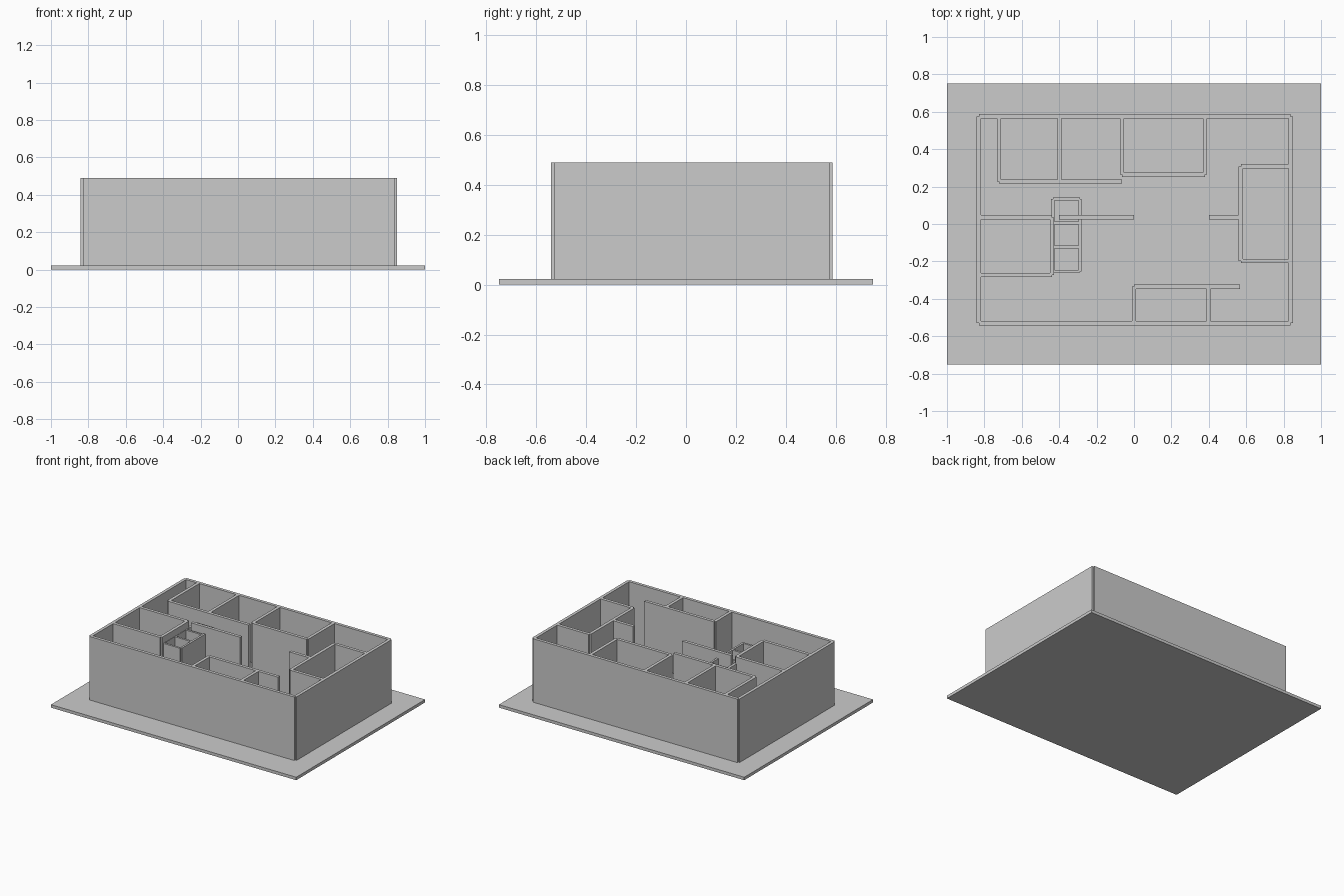
import bpy
import math

cube = bpy.data.objects.get("Cube")
if cube:
    bpy.data.objects.remove(cube, do_unlink=True)

# One plain grey for the whole model
grey = bpy.data.materials.new("plain_grey")
grey.use_nodes = True
color = (0.6, 0.6, 0.6, 1)
grey.diffuse_color = color
grey.node_tree.nodes["Principled BSDF"].inputs["Base Color"].default_value = color

FLOOR, TOP, SHAFT_TOP, THICK = 0.022, 0.49, 0.44, 0.023


def box(name, center, size):
    bpy.ops.mesh.primitive_cube_add(size=1, location=center)
    ob = bpy.context.object
    ob.name = name
    ob.scale = size
    bpy.ops.object.transform_apply(location=False, rotation=False, scale=True)
    ob.data.materials.append(grey)
    return ob


def wall(name, start, end, thick=THICK, top=TOP):
    """Straight wall along a centre line, square-ended at its two points."""
    (x1, y1), (x2, y2) = start, end
    along_x = abs(x2 - x1) > abs(y2 - y1)
    size = (abs(x2 - x1) if along_x else thick,
            thick if along_x else abs(y2 - y1), top - FLOOR)
    box(name, ((x1 + x2) / 2, (y1 + y2) / 2, (top + FLOOR) / 2), size)


def wall_run(name, points, **options):
    for start, end in zip(points, points[1:]):
        wall(name, start, end, **options)


# Ground slab
box("ground_slab", (0, 0, FLOOR / 2), (2, 1.5, FLOOR))

# Outer walls: corners stay notched where the wall ends meet
W, E, S, N = -0.83, 0.838, -0.53, 0.576
wall_run("outer_wall", [(W, S), (E, S), (E, N), (W, N), (W, S)])

# Rooms along the back
wall_run("back_left_room_wall", [(-0.722, N), (-0.722, 0.227), (-0.064, 0.227)])
wall("back_divider", (-0.398, N), (-0.398, 0.227))
wall_run("back_middle_room_wall",
         [(-0.064, N), (-0.064, 0.264), (0.38, 0.264), (0.38, N)])

# Side room and its stub
wall_run("side_room_wall", [(E, 0.308), (0.571, 0.308), (0.571, -0.198), (E, -0.198)])
wall("side_stub_wall", (0.4, 0.036), (0.571, 0.036))

# Room on the opposite side and the free hall wall
wall_run("west_room_wall", [(W, 0.036), (-0.438, 0.036), (-0.438, -0.273), (W, -0.273)])
wall("hall_wall", (-0.4, 0.036), (0, 0.036))

# Rooms along the front
wall_run("front_room_wall", [(0, S), (0, -0.335), (0.567, -0.335)])
wall("front_divider", (0.398, S), (0.398, -0.335))

# Three small shafts, slightly lower than the walls
shaft = dict(thick=0.015, top=SHAFT_TOP)
left, right = -0.434, -0.289
wall("shaft_left_wall", (left, 0.133), (left, -0.253), thick=0.02, top=SHAFT_TOP)
wall("shaft_right_wall", (right, 0.133), (right, -0.253), **shaft)
for y in (0.133, 0.005, -0.123, -0.253):
    wall("shaft_cross_wall", (left, y), (right, y), **shaft)
